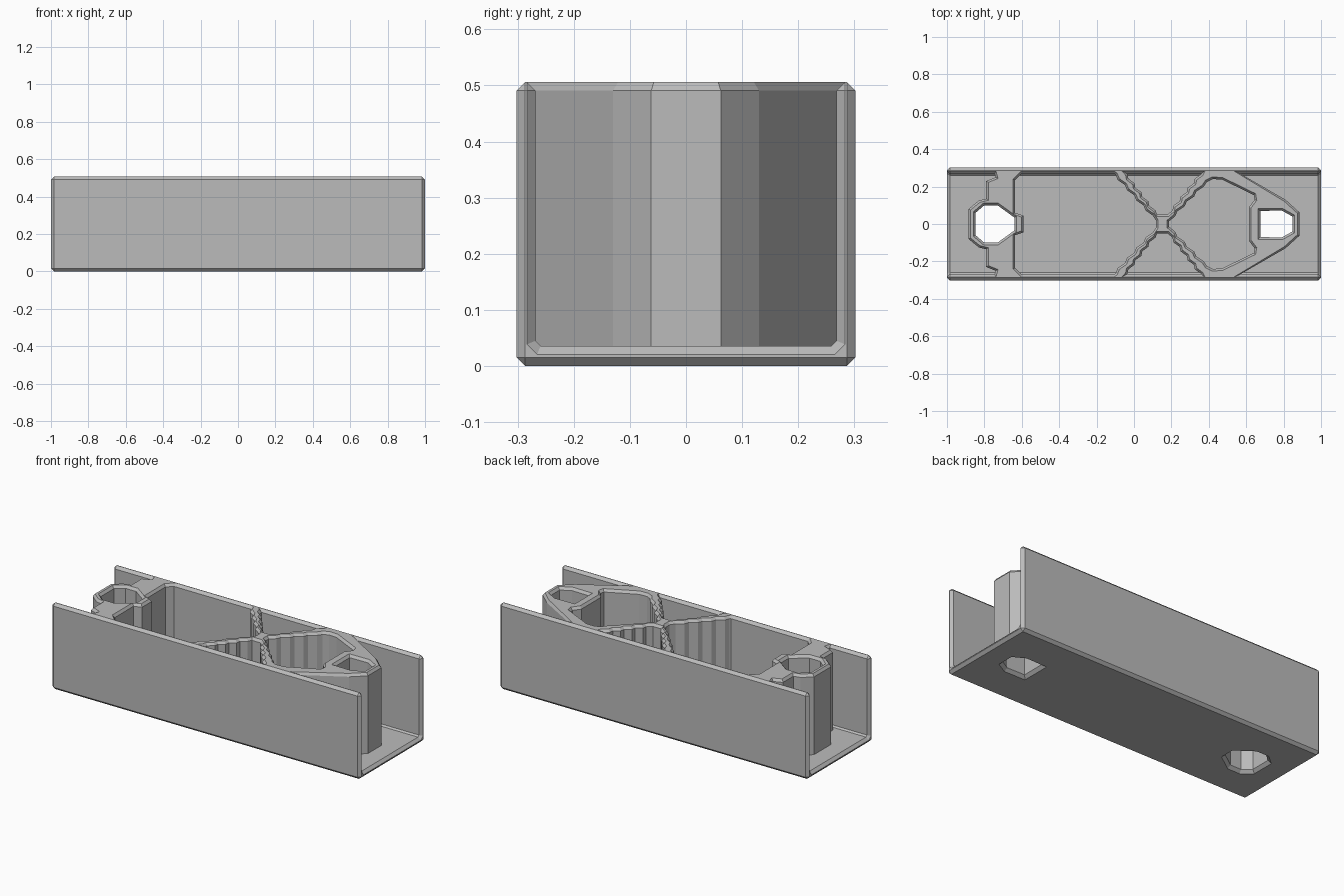
import bpy, bmesh, math
from mathutils import Vector

if "Cube" in bpy.data.objects:
    bpy.data.objects.remove(bpy.data.objects["Cube"], do_unlink=True)

TOP, FLOOR, HALF_Y, SHELL = 0.506, 0.036, 0.302, 0.034
CHAMFER = 0.0165

grey = bpy.data.materials.new("plain grey")
grey.use_nodes = True
grey.diffuse_color = (0.5, 0.5, 0.5, 1)
grey.node_tree.nodes["Principled BSDF"].inputs["Base Color"].default_value = (0.5, 0.5, 0.5, 1)


def make_object(name, bm):
    bmesh.ops.recalc_face_normals(bm, faces=bm.faces)
    mesh = bpy.data.meshes.new(name)
    bm.to_mesh(mesh)
    bm.free()
    mesh.materials.append(grey)
    obj = bpy.data.objects.new(name, mesh)
    bpy.context.collection.objects.link(obj)
    return obj


def mirrored(half):
    """Close a half outline with its reflection in y."""
    return half + [(x, -y) for x, y in reversed(half)]


def flip(outline):
    return [(x, -y) for x, y in outline]


def stairs(a, b, count=5, amp=0.007):
    """Slightly stepped line from a to b."""
    pts = [a]
    for i in range(1, 2 * count):
        t = i / (2 * count)
        shift = amp if i % 2 else -amp
        pts.append((a[0] + (b[0] - a[0]) * t + shift, a[1] + (b[1] - a[1]) * t))
    return pts + [b]


def offset(outline, dist):
    """Grow an outline outward with mitred corners."""
    pts = [Vector(p) for p in outline]
    n = len(pts)
    area = sum(pts[i - 1].x * pts[i].y - pts[i].x * pts[i - 1].y for i in range(n))
    side = dist if area > 0 else -dist
    grown = []
    for i, p in enumerate(pts):
        d1 = (p - pts[i - 1]).normalized()
        d2 = (pts[(i + 1) % n] - p).normalized()
        n1, n2 = Vector((d1.y, -d1.x)), Vector((d2.y, -d2.x))
        grown.append(tuple(p + (n1 + n2) * side / max(1 + n1.dot(n2), 0.5)))
    return grown


def loft(name, outline, levels):
    """Stack an outline at (height, growth) levels into a closed solid."""
    bm = bmesh.new()
    rings = []
    for z, grow in levels:
        rings.append([bm.verts.new((x, y, z)) for x, y in offset(outline, grow)])
    for low, high in zip(rings, rings[1:]):
        for i in range(len(low)):
            bm.faces.new((low[i - 1], low[i], high[i], high[i - 1]))
    bm.faces.new(rings[0])
    bm.faces.new(rings[-1])
    return make_object(name, bm)


def cut(target, cutter):
    mod = target.modifiers.new("cut", "BOOLEAN")
    mod.operation, mod.solver, mod.object = "DIFFERENCE", "EXACT", cutter
    bpy.context.view_layer.objects.active = target
    bpy.ops.object.modifier_apply(modifier=mod.name)


# Channel: floor and two long walls, every outer edge chamfered
inner = HALF_Y - SHELL
section = mirrored([(0.0, HALF_Y), (TOP, HALF_Y), (TOP, inner),
                    (FLOOR + 0.009, inner), (FLOOR, inner - 0.009)])
bm = bmesh.new()
end = bm.faces.new([bm.verts.new((-1, y, z)) for z, y in section])
swept = bmesh.ops.extrude_face_region(bm, geom=[end], use_keep_orig=True)
moved = [v for v in swept["geom"] if isinstance(v, bmesh.types.BMVert)]
bmesh.ops.translate(bm, verts=moved, vec=(2, 0, 0))
bmesh.ops.recalc_face_normals(bm, faces=bm.faces)
convex = [e for e in bm.edges if e.calc_face_angle_signed(0) > math.radians(60)]
bmesh.ops.bevel(bm, geom=convex, offset=CHAMFER, segments=1, profile=0.5,
                affect="EDGES", clamp_overlap=True)
channel = make_object("channel", bm)

# Inner web: a block that the pockets and holes are cut from
web_y = HALF_Y - SHELL / 2
web = loft("inner_web", [(-0.95, -web_y), (0.95, -web_y), (0.95, web_y), (-0.95, web_y)],
           [(0.02, 0), (TOP, 0)])

# Open ends around the two bosses
left_end = mirrored([(-1.1, 0.32), (-0.76, 0.32), (-0.74, 0.25), (-0.79, 0.23),
                     (-0.79, 0.135), (-0.83, 0.125), (-0.885, 0.08)])
right_end = mirrored([(1.1, 0.32), (0.48, 0.32), (0.81, 0.13), (0.885, 0.062)])

# Chambers between the crossing ribs
long_chamber = mirrored([(-0.59, 0.045), (-0.635, 0.06), (-0.635, 0.235), (-0.58, 0.29)]
                        + stairs((-0.13, 0.29), (0.118, 0.018)))
side_chamber = stairs((-0.06, 0.29), (0.125, 0.05)) + stairs((0.18, 0.05), (0.37, 0.29))
end_chamber = mirrored(stairs((0.188, 0.015), (0.39, 0.225), 4)
                       + [(0.42, 0.24), (0.47, 0.238), (0.64, 0.155), (0.645, 0.13),
                          (0.615, 0.09)])

pocket_levels = [(0.0, 0), (TOP - 0.015, 0), (TOP, 0.011), (TOP + 0.02, 0.011)]
for outline in (left_end, right_end, long_chamber, side_chamber,
                flip(side_chamber), end_chamber):
    cutter = loft("pocket_cutter", outline, pocket_levels)
    cut(web, cutter)
    bpy.data.objects.remove(cutter, do_unlink=True)

# Through holes in the bosses, chamfered at both ends
left_hole = mirrored([(-0.847, 0.06), (-0.80, 0.10), (-0.73, 0.10), (-0.64, 0.035)])
right_hole = mirrored([(0.675, 0.07), (0.79, 0.072), (0.847, 0.04)])
hole_levels = [(-0.02, CHAMFER), (0, CHAMFER), (0.017, 0), (TOP - 0.015, 0),
               (TOP, 0.012), (TOP + 0.02, 0.012)]
for outline in (left_hole, right_hole):
    cutter = loft("hole_cutter", outline, hole_levels)
    cut(web, cutter)
    cut(channel, cutter)
    bpy.data.objects.remove(cutter, do_unlink=True)
